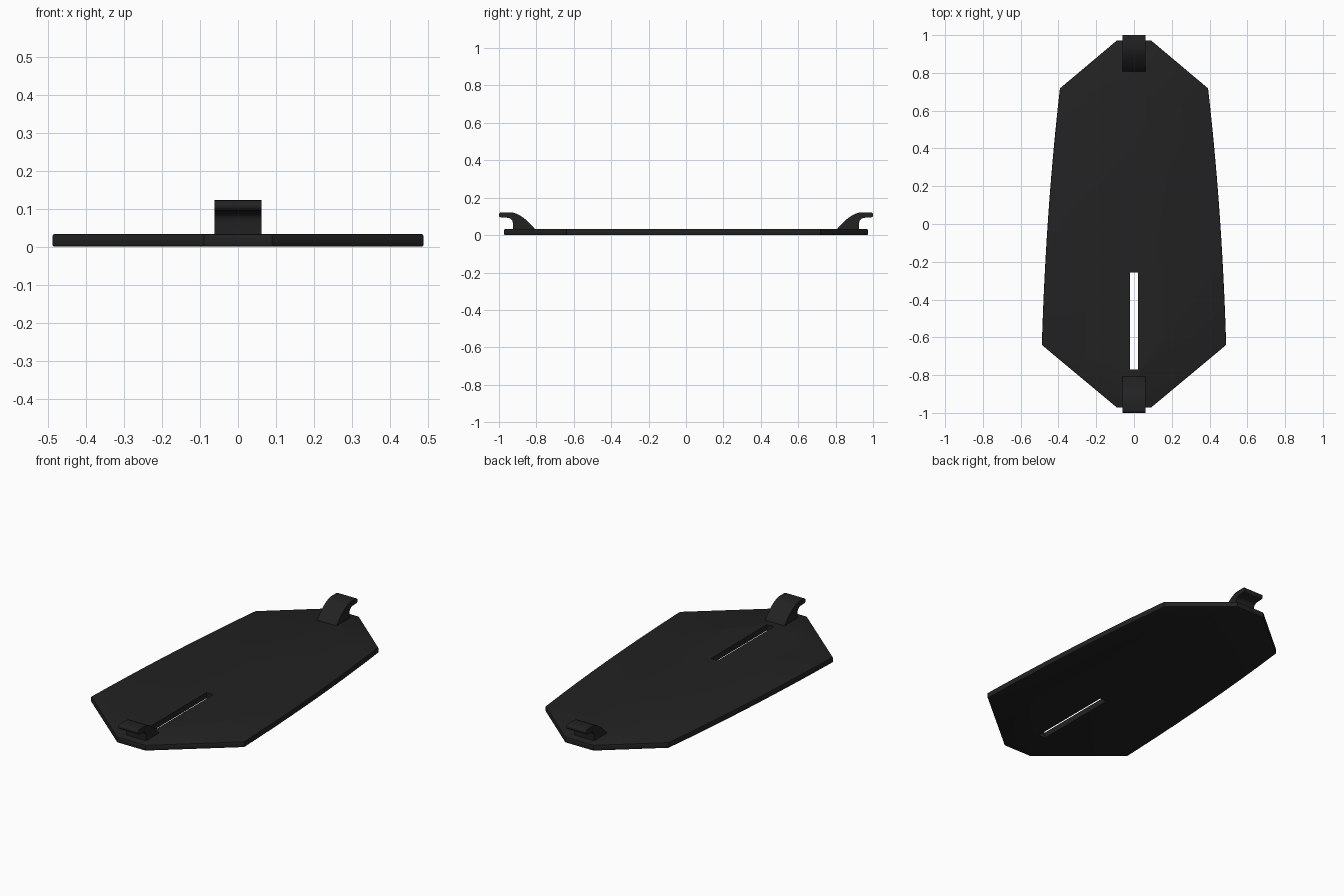
import bpy, bmesh

if "Cube" in bpy.data.objects:
    bpy.data.objects.remove(bpy.data.objects["Cube"])

black = bpy.data.materials.new("matte black")
black.diffuse_color = (0.016, 0.016, 0.016, 1)
black.use_nodes = True
black.node_tree.nodes["Principled BSDF"].inputs["Base Color"].default_value = black.diffuse_color


def prism(name, points, height_vector):
    """Closed outline of 3D points, extruded along a vector."""
    bm = bmesh.new()
    face = bm.faces.new([bm.verts.new(p) for p in points])
    ext = bmesh.ops.extrude_face_region(bm, geom=[face])
    moved = [v for v in ext["geom"] if isinstance(v, bmesh.types.BMVert)]
    bmesh.ops.translate(bm, verts=moved, vec=height_vector)
    bmesh.ops.recalc_face_normals(bm, faces=bm.faces)
    mesh = bpy.data.meshes.new(name)
    bm.to_mesh(mesh)
    bm.free()
    mesh.materials.append(black)
    obj = bpy.data.objects.new(name, mesh)
    bpy.context.collection.objects.link(obj)
    return obj


def bezier(a, b, c, steps):
    return [tuple((1 - t) ** 2 * p + 2 * t * (1 - t) * q + t * t * r
                  for p, q, r in zip(a, b, c))
            for t in (i / steps for i in range(steps + 1))]


def smooth(obj):
    bpy.ops.object.select_all(action='DESELECT')
    obj.select_set(True)
    bpy.context.view_layer.objects.active = obj
    bpy.ops.object.shade_smooth_by_angle(angle=0.5)


# Base plate: clipped ends and gently bowed sides
THICK = 0.033
right = [(0.09, 0.972)] + bezier((0.392, 0.718), (0.466, 0.08), (0.488, -0.64), 16) + [(0.09, -0.972)]
outline = right + [(-x, y) for x, y in reversed(right)]
plate = prism("base_plate", [(x, y, 0) for x, y in outline], (0, 0, THICK))
bevel = plate.modifiers.new("edge", 'BEVEL')
bevel.width = 0.005
bevel.segments = 2
bevel.limit_method = 'ANGLE'
bevel.angle_limit = 1.2

# Long slot through the front half of the plate
W, Y0, Y1 = 0.022, -0.77, -0.257
cutter = prism("slot_cutter", [(-W, Y0, -0.1), (W, Y0, -0.1), (W, Y1, -0.1), (-W, Y1, -0.1)], (0, 0, 0.3))
cut = plate.modifiers.new("slot", 'BOOLEAN')
cut.operation = 'DIFFERENCE'
cut.solver = 'EXACT'
cut.object = cutter
bpy.context.view_layer.objects.active = plate
for m in ("edge", "slot"):
    bpy.ops.object.modifier_apply(modifier=m)
bpy.data.objects.remove(cutter)
smooth(plate)

# Curled hooks at both ends: side profile as (distance from centre, height)
profile = ([(0.805, 0.028)]
           + bezier((0.81, 0.036), (0.88, 0.117), (0.935, 0.122), 8)
           + bezier((0.985, 0.122), (1.0, 0.121), (1.0, 0.109), 4)
           + bezier((1.0, 0.107), (1.0, 0.095), (0.985, 0.094), 4)
           + bezier((0.957, 0.093), (0.926, 0.09), (0.926, 0.064), 6)
           + [(0.926, 0.028)])
HALF = 0.062
for name, side in (("back_hook", 1), ("front_hook", -1)):
    hook = prism(name, [(-HALF, side * y, z) for y, z in profile], (2 * HALF, 0, 0))
    smooth(hook)
